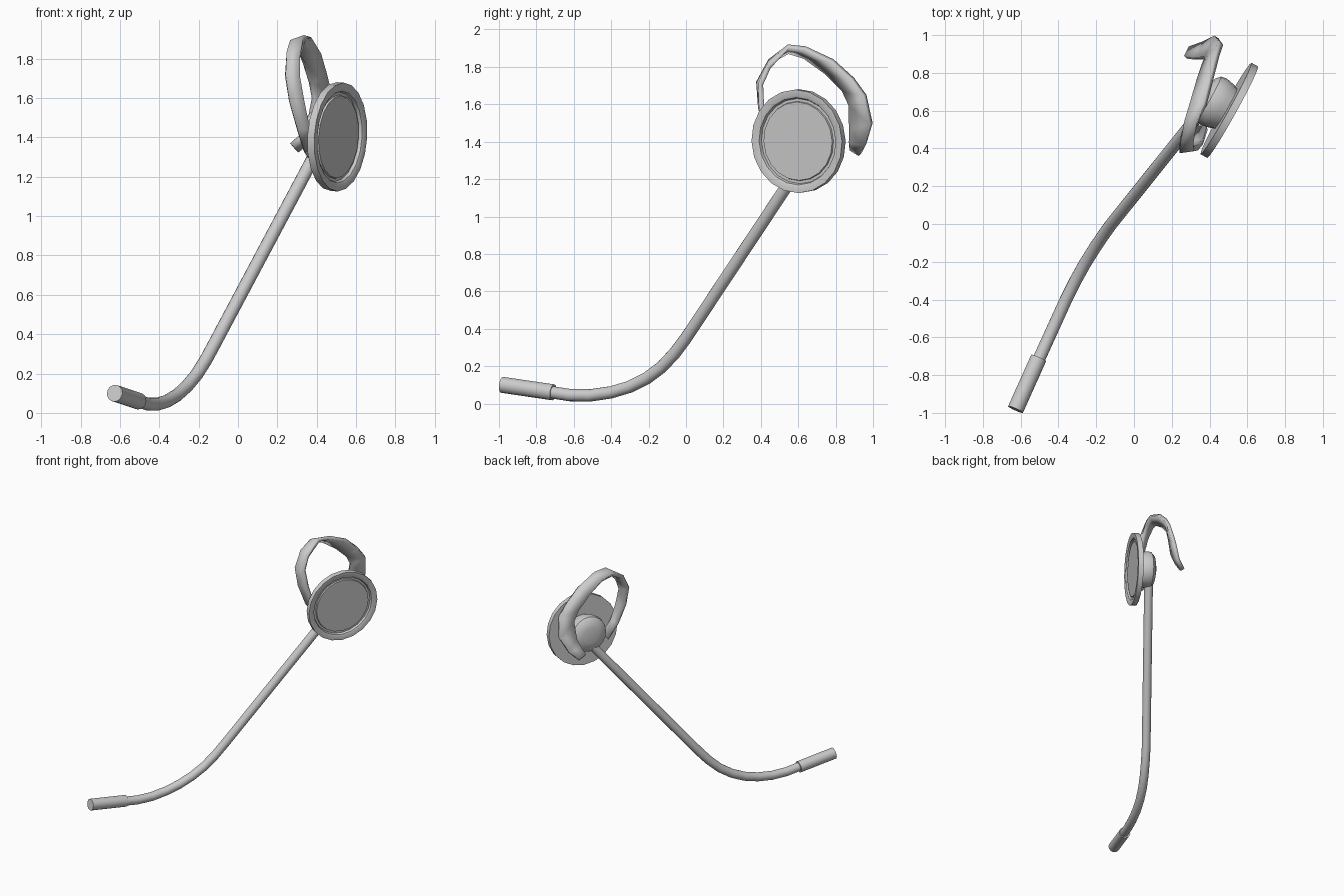
import bpy, math
from mathutils import Vector

if "Cube" in bpy.data.objects:
    bpy.data.objects.remove(bpy.data.objects["Cube"])


def make_object(name, verts, faces, smooth=30):
    mesh = bpy.data.meshes.new(name)
    mesh.from_pydata(verts, [], faces)
    obj = bpy.data.objects.new(name, mesh)
    bpy.context.collection.objects.link(obj)
    bpy.ops.object.select_all(action='DESELECT')
    obj.select_set(True)
    bpy.context.view_layer.objects.active = obj
    bpy.ops.object.mode_set(mode='EDIT')
    bpy.ops.mesh.select_all(action='SELECT')
    bpy.ops.mesh.remove_doubles(threshold=0.0005)
    if smooth:
        bpy.ops.mesh.normals_make_consistent(inside=False)
    bpy.ops.object.mode_set(mode='OBJECT')
    if smooth:
        bpy.ops.object.shade_smooth_by_angle(angle=math.radians(smooth))
    return obj


def bridge(rings, sides):
    return [(i * sides + j, i * sides + (j + 1) % sides,
             (i + 1) * sides + (j + 1) % sides, (i + 1) * sides + j)
            for i in range(rings - 1) for j in range(sides)]


def lathe(name, profile, origin, axis, sides):
    """Revolve (radius, height) points around an axis, with capped ends."""
    rot = Vector(axis).to_track_quat('Z', 'Y')
    verts = []
    for r, h in profile:
        for j in range(sides):
            a = 2 * math.pi * j / sides
            verts.append(Vector(origin) + rot @ Vector((r * math.cos(a), r * math.sin(a), h)))
    n = len(profile)
    caps = [tuple(range(sides)), tuple(range((n - 1) * sides, n * sides))]
    return make_object(name, verts, bridge(n, sides) + caps)


def tube(name, path, radius, sides):
    """Sweep a circle along a path."""
    pts = [Vector(p) for p in path]
    verts = []
    for i, p in enumerate(pts):
        t = (pts[min(i + 1, len(pts) - 1)] - pts[max(i - 1, 0)]).normalized()
        u = t.cross(Vector((1, -0.8, 0))).normalized()
        v = t.cross(u)
        for j in range(sides):
            a = 2 * math.pi * j / sides
            verts.append(p + radius * (u * math.cos(a) + v * math.sin(a)))
    n = len(pts)
    caps = [tuple(range(sides)), tuple(range((n - 1) * sides, n * sides))]
    return make_object(name, verts, bridge(n, sides) + caps)


# Ear disc with a raised rim, groove and recessed panel
ear_centre, ear_axis = (0.522, 0.592, 1.402), (0.872, -0.485, -0.06)
lathe("ear_disc", [(0.21, -0.012), (0.213, -0.022), (0.228, -0.022), (0.234, -0.006),
                   (0.245, 0), (0.277, 0), (0.277, -0.04)],
      ear_centre, ear_axis, 20)

# Rounded hub behind the disc
lathe("ear_hub", [(0.12, -0.035), (0.132, -0.07), (0.141, -0.115), (0.135, -0.145),
                  (0.11, -0.168), (0.06, -0.18)],
      ear_centre, ear_axis, 20)

# Bent boom arm
tube("boom_arm", [(0.40, 0.65, 1.33), (0.345, 0.58, 1.225), (-0.12, 0.0, 0.35),
                  (-0.163, -0.06, 0.27), (-0.21, -0.13, 0.195), (-0.26, -0.21, 0.135),
                  (-0.31, -0.30, 0.09), (-0.36, -0.40, 0.06), (-0.41, -0.51, 0.044),
                  (-0.46, -0.62, 0.045), (-0.51, -0.73, 0.062)], 0.033, 16)

# Microphone tip
tube("microphone", [(-0.505, -0.71, 0.06), (-0.627, -0.982, 0.10)], 0.043, 16)

# Ear hook: twisting band given by its inner and outer edges
hook_edges = [
    ((0.34, 0.50, 1.32), (0.39, 0.50, 1.36)),
    ((0.305, 0.42, 1.43), (0.365, 0.42, 1.45)),
    ((0.262, 0.385, 1.58), (0.338, 0.39, 1.58)),
    ((0.242, 0.375, 1.72), (0.315, 0.385, 1.71)),
    ((0.248, 0.44, 1.84), (0.315, 0.43, 1.81)),
    ((0.265, 0.54, 1.895), (0.335, 0.545, 1.92)),
    ((0.295, 0.64, 1.865), (0.37, 0.64, 1.91)),
    ((0.33, 0.76, 1.775), (0.405, 0.79, 1.84)),
    ((0.36, 0.85, 1.68), (0.43, 0.90, 1.74)),
    ((0.375, 0.885, 1.60), (0.45, 0.965, 1.65)),
    ((0.35, 0.885, 1.47), (0.425, 0.998, 1.50)),
    ((0.31, 0.885, 1.41), (0.36, 0.965, 1.39)),
    ((0.265, 0.89, 1.37), (0.29, 0.94, 1.34)),
]
verts = [p for pair in hook_edges for p in pair]
faces = [(2 * i, 2 * i + 1, 2 * i + 3, 2 * i + 2) for i in range(len(hook_edges) - 1)]
hook = make_object("ear_hook", verts, faces, smooth=0)
solid = hook.modifiers.new("thickness", 'SOLIDIFY')
solid.thickness = 0.028
solid.offset = -1
bpy.ops.object.shade_smooth_by_angle(angle=math.radians(30))
